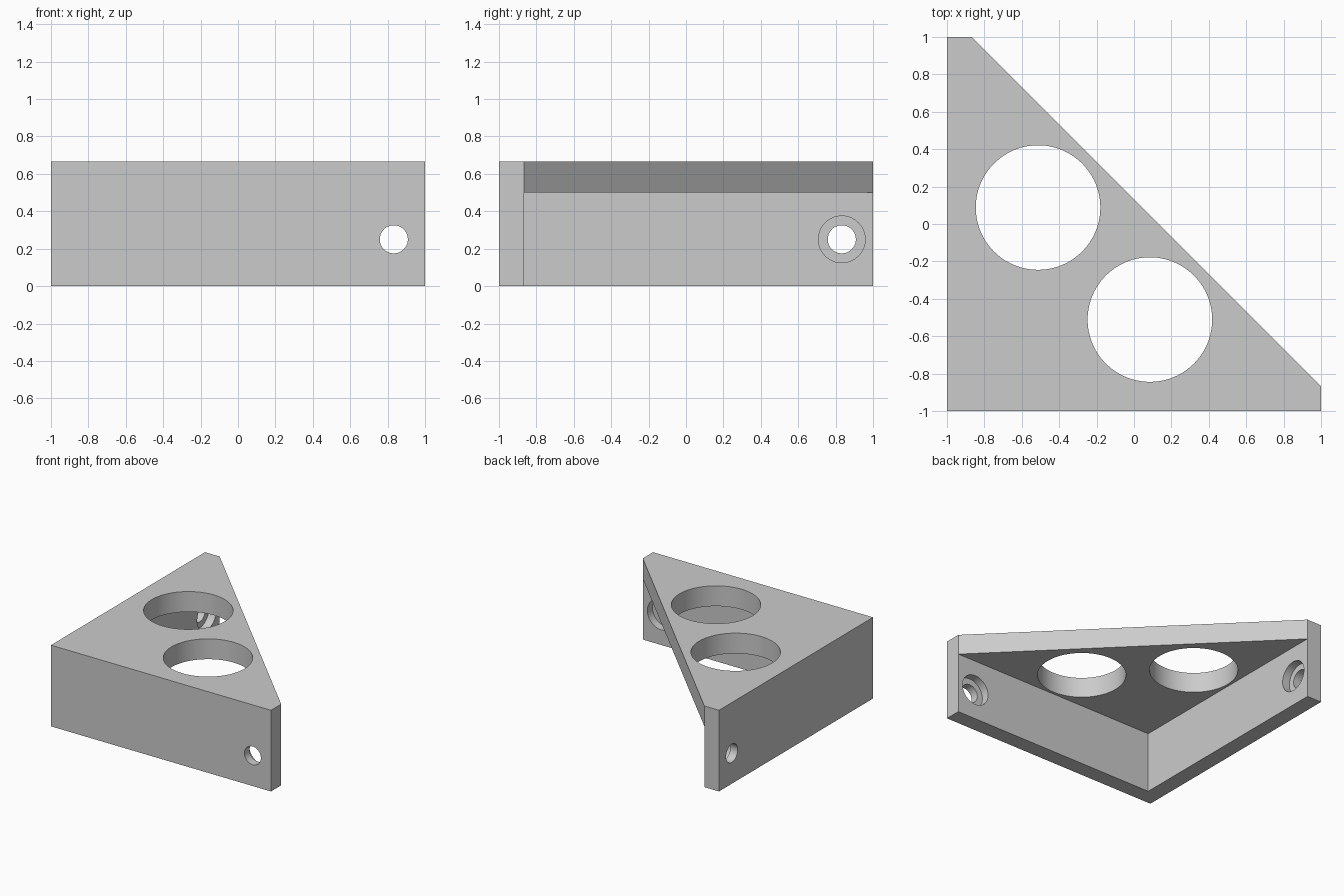
import bpy
import bmesh
from math import pi
from mathutils import Matrix

cube = bpy.data.objects.get("Cube")
if cube:
    bpy.data.objects.remove(cube)

HEIGHT, CEILING = 0.667, 0.5      # overall height, underside of the plate
INNER = -0.867                    # inner face of both walls
SEAT = -0.933                     # floor of the screw recesses

grey = bpy.data.materials.new("light grey")
grey.use_nodes = True
colour = (0.6, 0.6, 0.6, 1)
grey.diffuse_color = colour
grey.node_tree.nodes["Principled BSDF"].inputs["Base Color"].default_value = colour


def make_object(name, bm):
    bmesh.ops.recalc_face_normals(bm, faces=bm.faces)
    mesh = bpy.data.meshes.new(name)
    bm.to_mesh(mesh)
    bm.free()
    mesh.materials.append(grey)
    obj = bpy.data.objects.new(name, mesh)
    bpy.context.collection.objects.link(obj)
    return obj


# Corner bracket: two walls under a triangular plate with clipped tips
bm = bmesh.new()
plan = dict(corner=(-1, -1), front_tip=(1, -1), front_end=(1, INNER),
            inside=(INNER, INNER), side_end=(INNER, 1), side_tip=(-1, 1))
low, mid, top = ({k: bm.verts.new((*p, z)) for k, p in plan.items()}
                 for z in (0, CEILING, HEIGHT))
inner = ("front_end", "inside", "side_end")
bm.faces.new(list(low.values()))                                # wall undersides
bm.faces.new([mid[k] for k in inner])                           # plate underside
bm.faces.new([top[k] for k in plan if k != "inside"])           # plate top
for a, b in (("corner", "front_tip"), ("side_tip", "corner")):  # outer faces
    bm.faces.new((low[a], low[b], top[b], top[a]))
for a, b in zip(inner, inner[1:]):                              # inner faces
    bm.faces.new((low[a], low[b], mid[b], mid[a]))
for tip, end in (("front_tip", "front_end"), ("side_tip", "side_end")):
    bm.faces.new((low[tip], low[end], mid[end], top[end], top[tip]))
bm.faces.new((mid["front_end"], mid["side_end"], top["side_end"], top["front_end"]))
loose = [v for v in bm.verts if not v.link_faces]
bmesh.ops.delete(bm, geom=loose, context='VERTS')
bracket = make_object("corner_bracket", bm)

cutters = []


def cut(name, radius, centre, depth, axis="Z", segments=64):
    """Subtract a round hole from the bracket."""
    turn = {"Z": Matrix(), "X": Matrix.Rotation(pi / 2, 4, "Y"),
            "Y": Matrix.Rotation(pi / 2, 4, "X")}[axis]
    hole = bmesh.new()
    bmesh.ops.create_cone(hole, cap_ends=True, segments=segments, radius1=radius,
                          radius2=radius, depth=depth,
                          matrix=Matrix.Translation(centre) @ turn)
    cutter = make_object(name, hole)
    cutter.hide_render = True
    cutters.append(cutter)
    mod = bracket.modifiers.new(name, 'BOOLEAN')
    mod.operation = 'DIFFERENCE'
    mod.solver = 'EXACT'
    mod.object = cutter


# Two large openings through the plate
for i, (x, y) in enumerate(((-0.513, 0.088), (0.085, -0.511))):
    cut(f"plate_opening_{i}", 0.333, (x, y, HEIGHT), 0.8, segments=96)

# Screw hole with a flat recess on the inside of each wall
ALONG, UP = 0.833, 0.25
for axis in "YX":
    def place(d):
        return (ALONG, d, UP) if axis == "Y" else (d, ALONG, UP)
    cut("screw_hole_" + axis, 0.075, place(-1), 0.5, axis)
    cut("screw_recess_" + axis, 0.125, place(SEAT + 0.1), 0.2, axis)

# Apply the cuts and shade the bores smooth
graph = bpy.context.evaluated_depsgraph_get()
bracket.data = bpy.data.meshes.new_from_object(bracket.evaluated_get(graph))
bracket.modifiers.clear()
for cutter in cutters:
    bpy.data.objects.remove(cutter)
for obj in bpy.context.selected_objects:
    obj.select_set(False)
bracket.select_set(True)
bpy.context.view_layer.objects.active = bracket
bpy.ops.object.shade_smooth_by_angle()
